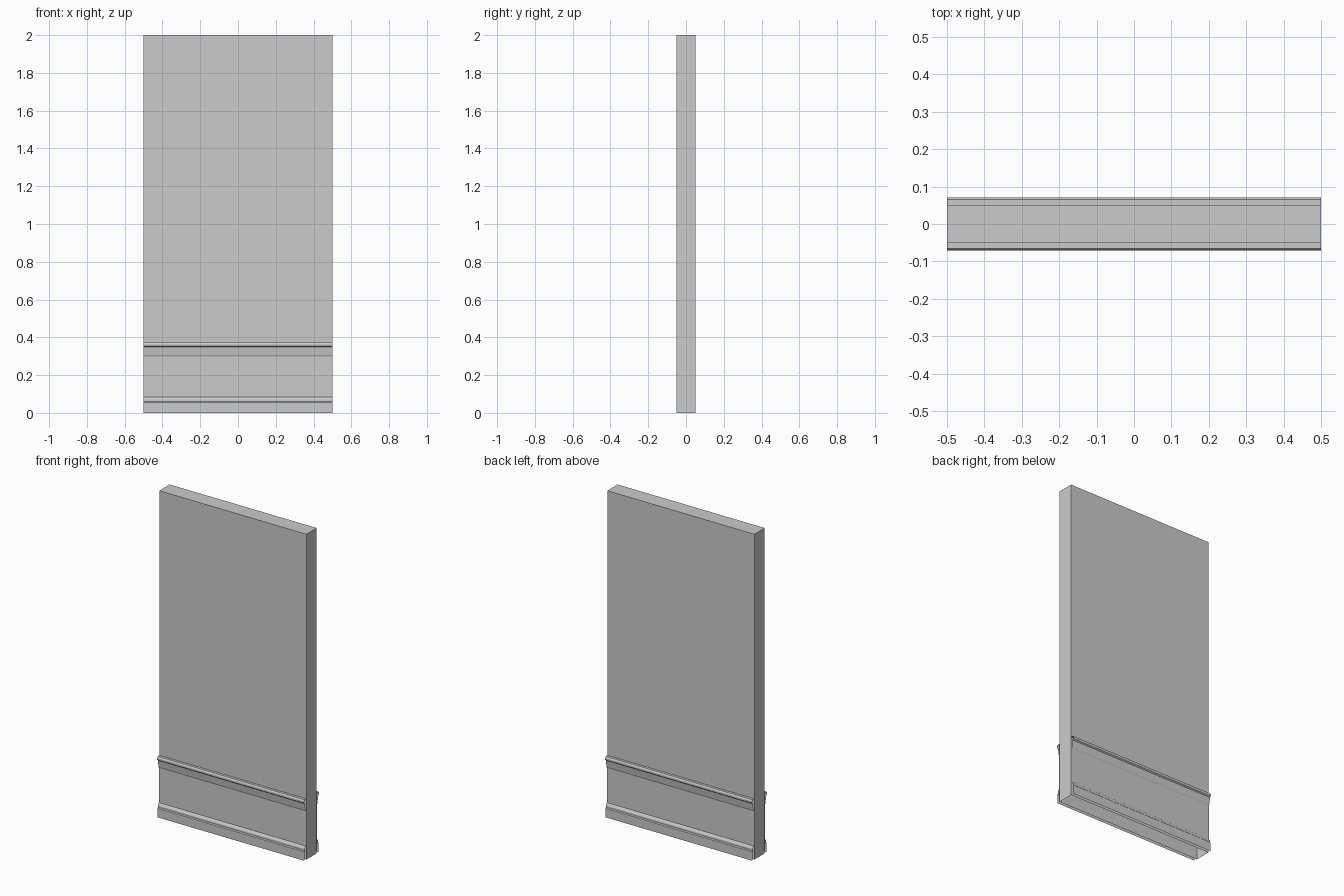
import bpy, bmesh

if "Cube" in bpy.data.objects:
    bpy.data.objects.remove(bpy.data.objects["Cube"])

W, T, H = 0.5, 0.05, 2.0  # half width, half thickness, height


def make(name, bm):
    me = bpy.data.meshes.new(name)
    bm.to_mesh(me)
    bm.free()
    ob = bpy.data.objects.new(name, me)
    bpy.context.collection.objects.link(ob)
    return ob


# wall panel, open underneath
bm = bmesh.new()
bmesh.ops.create_cube(bm, size=1)
for v in bm.verts:
    v.co.x *= 2 * W
    v.co.y *= 2 * T
    v.co.z = (v.co.z + 0.5) * H
bottom = [f for f in bm.faces if f.normal.z < -0.5]
bmesh.ops.delete(bm, geom=bottom, context='FACES_ONLY')
make("wall_panel", bm)

# moulded skirting sheet profile: (distance from wall centre, height)
PROFILE = [(0.07, 0.0), (0.07, 0.055), (0.065, 0.06), (0.065, 0.07),
           (0.059, 0.08), (0.054, 0.084), (0.054, 0.298), (0.058, 0.306),
           (0.064, 0.348), (0.071, 0.354), (0.071, 0.365), (0.066, 0.373),
           (0.05, 0.373)]


def skirting(name, side):
    bm = bmesh.new()
    rows = [[bm.verts.new((x, side * y, z)) for x in (-W, W)] for y, z in PROFILE]
    for a, b in zip(rows, rows[1:]):
        quad = (a[0], a[1], b[1], b[0])
        bm.faces.new(quad if side < 0 else quad[::-1])
    make(name, bm)


skirting("front_skirting", -1)
skirting("back_skirting", 1)
